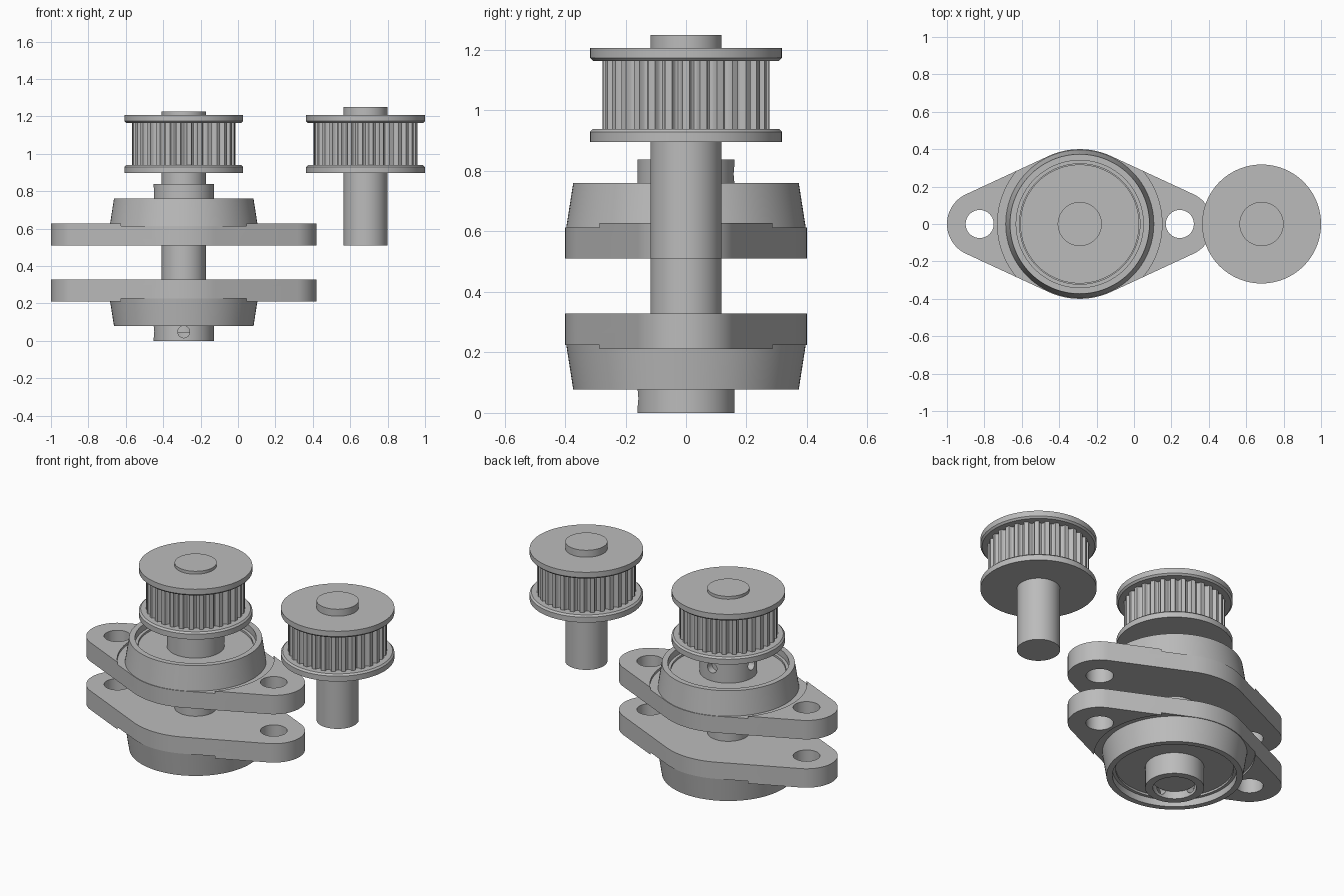
import bpy, bmesh, math
from mathutils import Matrix, Vector

cube = bpy.data.objects.get("Cube")
if cube:
    bpy.data.objects.remove(cube, do_unlink=True)

steel = bpy.data.materials.new("plain_grey")
steel.use_nodes = True
GREY = (0.5, 0.5, 0.5, 1)
steel.diffuse_color = GREY
steel.node_tree.nodes["Principled BSDF"].inputs["Base Color"].default_value = GREY

MAIN_X, SIDE_X = -0.29, 0.682
SHAFT_R = 0.118
FLIP_Z = 0.838      # lower bearing is the upper one turned over


def finish(bm, name, x=0.0):
    bmesh.ops.remove_doubles(bm, verts=bm.verts, dist=1e-5)
    bmesh.ops.recalc_face_normals(bm, faces=bm.faces)
    mesh = bpy.data.meshes.new(name)
    bm.to_mesh(mesh)
    bm.free()
    mesh.materials.append(steel)
    ob = bpy.data.objects.new(name, mesh)
    ob.location.x = x
    bpy.context.collection.objects.link(ob)
    return ob


def activate(ob):
    bpy.ops.object.select_all(action='DESELECT')
    ob.select_set(True)
    bpy.context.view_layer.objects.active = ob


def smooth(ob):
    activate(ob)
    bpy.ops.object.shade_smooth_by_angle(angle=math.radians(30))


def lathe(name, profile, x=0.0, closed=False, steps=96):
    """Spin an (r, z) profile about the z axis."""
    bm = bmesh.new()
    verts = [bm.verts.new((r, 0, z)) for r, z in profile]
    edges = [bm.edges.new(p) for p in zip(verts, verts[1:])]
    if closed:
        edges.append(bm.edges.new((verts[-1], verts[0])))
    bmesh.ops.spin(bm, geom=verts + edges, cent=(0, 0, 0), axis=(0, 0, 1),
                   angle=math.tau, steps=steps)
    return finish(bm, name, x)


def prism(name, outline, z0, z1, x=0.0):
    bm = bmesh.new()
    face = bm.faces.new([bm.verts.new((px, py, z0)) for px, py in outline])
    top = bmesh.ops.extrude_face_region(bm, geom=[face], use_keep_orig=True)
    bmesh.ops.translate(bm, vec=(0, 0, z1 - z0),
                        verts=[g for g in top["geom"] if isinstance(g, bmesh.types.BMVert)])
    return finish(bm, name, x)


def rod(name, r, z0, z1, x=0.0):
    return lathe(name, [(0, z0), (r, z0), (r, z1), (0, z1)], x)


def cut(ob, cutters):
    for c in cutters:
        c.hide_render = True
        mod = ob.modifiers.new("cut", 'BOOLEAN')
        mod.operation, mod.solver, mod.object = 'DIFFERENCE', 'EXACT', c
        bpy.context.view_layer.update()
        activate(ob)
        bpy.ops.object.modifier_apply(modifier=mod.name)
        bpy.data.objects.remove(c, do_unlink=True)


def arc(cx, r, a0, a1, n):
    return [(cx + r * math.cos(a0 + (a1 - a0) * i / n),
             r * math.sin(a0 + (a1 - a0) * i / n)) for i in range(n + 1)]


def bearing(prefix, flipped):
    ear, ear_r, body_r = 0.535, 0.175, 0.4
    t = math.acos((body_r - ear_r) / ear)       # tangent angle of the sides
    pi = math.pi
    outline = (arc(ear, ear_r, -t, t, 24) + arc(0, body_r, t, pi - t, 24)
               + arc(-ear, ear_r, pi - t, pi + t, 24) + arc(0, body_r, pi + t, 2 * pi - t, 24))
    # Two-bolt plate with a shallow round pocket
    plate = prism(prefix + "_flange_plate", outline, 0.51, 0.627)
    cut(plate, [rod("bolt_hole", 0.075, 0.4, 0.7, s * ear) for s in (-1, 1)]
        + [rod("pocket", 0.44, 0.613, 0.7)])
    # Tapered housing with recessed seal
    housing = lathe(prefix + "_housing", [
        (0.15, 0.6), (0.398, 0.6), (0.373, 0.76), (0.34, 0.76), (0.34, 0.72),
        (0.322, 0.72), (0.322, 0.708), (0.15, 0.708)], closed=True)
    # Inner ring with two set-screw holes
    ring = lathe(prefix + "_inner_ring", [
        (0.119, 0.56), (0.161, 0.56), (0.161, 0.838), (0.119, 0.838)], closed=True)
    drills = []
    for a in (90, 180):
        d = rod("drill", 0.032, 0.06, 0.25)
        d.data.transform(Matrix.Translation((0, 0, 0.79))
                         @ Matrix.Rotation(math.radians(a), 4, 'Z')
                         @ Matrix.Rotation(pi / 2, 4, 'Y'))
        drills.append(d)
    cut(ring, drills)
    for ob in (plate, housing, ring):
        if flipped:
            ob.data.transform(Matrix.Translation((0, 0, FLIP_Z))
                              @ Matrix.Rotation(pi, 4, 'X'))
        ob.location.x = MAIN_X
        smooth(ob)


def pulley(prefix, x):
    z0, z1, rim, edge, thick = 0.896, 1.207, 0.318, 0.01, 0.043
    # Toothed belt drum with rounded grooves
    teeth, tip, depth = 30, 0.277, 0.023
    pitch = math.tau / teeth
    outline = []
    for i in range(teeth):
        outline += arc(0, tip, (i - 0.2) * pitch, (i + 0.2) * pitch, 2)
        for k in range(1, 6):
            u = k / 6
            r = tip - depth * math.sin(math.pi * u) ** 0.5
            a = (i + 0.2 + 0.6 * u) * pitch
            outline.append((r * math.cos(a), r * math.sin(a)))
    smooth(prism(prefix + "_toothed_drum", outline, z0 + 0.02, z1 - 0.02, x))
    # Flanges chamfered toward the belt
    for label, outer, s in (("lower", z0, 1), ("upper", z1, -1)):
        inner = outer + s * thick
        smooth(lathe(f"{prefix}_{label}_rim", [
            (0, outer), (rim, outer), (rim, inner - s * edge),
            (rim - edge, inner), (0, inner)], x))


bearing("upper_bearing", False)
bearing("lower_bearing", True)
smooth(rod("main_shaft", SHAFT_R, 0.045, 1.225, MAIN_X))
smooth(rod("side_shaft", SHAFT_R, 0.51, 1.25, SIDE_X))
pulley("main_pulley", MAIN_X)
pulley("side_pulley", SIDE_X)
